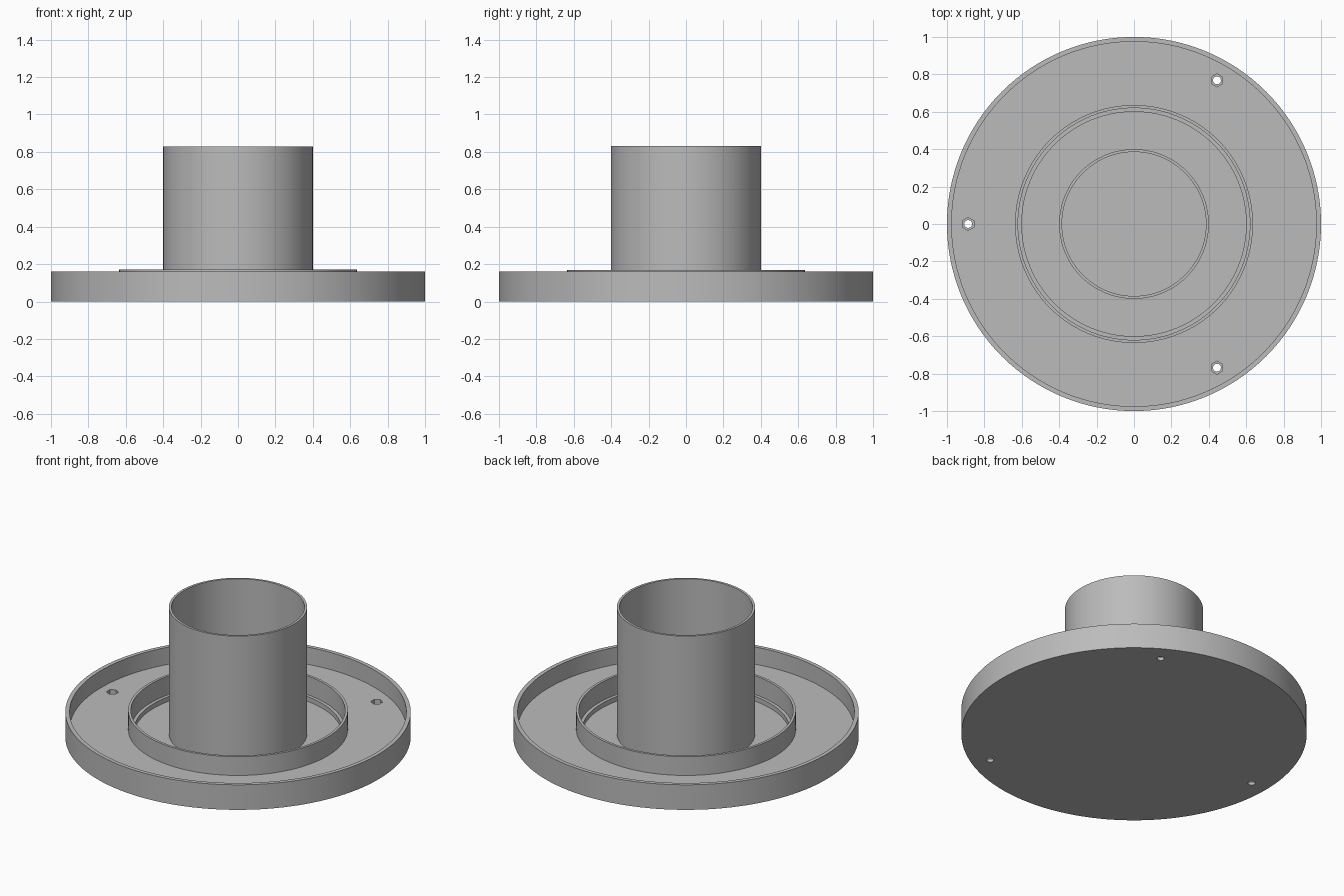
import bpy, bmesh, math
from mathutils import Vector

cube = bpy.data.objects.get("Cube")
if cube:
    bpy.data.objects.remove(cube, do_unlink=True)

GREY = (0.50, 0.50, 0.50, 1.0)
mat = bpy.data.materials.new("plain grey")
mat.use_nodes = True
mat.diffuse_color = GREY
mat.node_tree.nodes["Principled BSDF"].inputs["Base Color"].default_value = GREY

SEGMENTS = 128
FLOOR = 0.05        # top of the plate
POCKET = 0.02       # top of the sunken centre


def add_object(name, bm):
    bmesh.ops.recalc_face_normals(bm, faces=bm.faces)
    mesh = bpy.data.meshes.new(name)
    bm.to_mesh(mesh)
    bm.free()
    mesh.materials.append(mat)
    obj = bpy.data.objects.new(name, mesh)
    bpy.context.collection.objects.link(obj)
    return obj


def lathe(name, profile, closed=False):
    """Revolve (radius, height) points around z."""
    bm = bmesh.new()
    verts = [bm.verts.new((r, 0, z)) for r, z in profile]
    edges = [bm.edges.new(pair) for pair in zip(verts, verts[1:])]
    if closed:
        edges.append(bm.edges.new((verts[-1], verts[0])))
    bmesh.ops.spin(bm, geom=verts + edges, axis=(0, 0, 1), cent=(0, 0, 0),
                   angle=math.tau, steps=SEGMENTS, use_merge=True)
    bmesh.ops.remove_doubles(bm, verts=bm.verts, dist=0.0001)
    return add_object(name, bm)


def wall(name, outer, inner, bottom, top):
    return lathe(name, [(outer, bottom), (outer, top), (inner, top), (inner, bottom)], True)


def prism_cutter(name, sides, radius, bottom, top, centre):
    bm = bmesh.new()
    bmesh.ops.create_cone(bm, cap_ends=True, segments=sides, radius1=radius,
                          radius2=radius, depth=top - bottom)
    obj = add_object(name, bm)
    obj.location = Vector((centre[0], centre[1], (top + bottom) / 2))
    obj.hide_render = True
    obj.hide_set(True)
    return obj


# Shallow dish: plate, upright rim and sunken centre
dish = lathe("base_dish", [(0, 0), (1, 0), (1, 0.16), (0.975, 0.16), (0.975, FLOOR),
                           (0.60, FLOOR), (0.60, POCKET), (0, POCKET)])

# Three screw holes with hexagonal nut recesses
for i in range(3):
    a = math.pi + i * math.tau / 3
    centre = (0.887 * math.cos(a), 0.887 * math.sin(a))
    for kind, sides, radius, bottom in (("screw_hole", 24, 0.021, -0.05),
                                        ("nut_recess", 6, 0.035, 0.02)):
        cutter = prism_cutter(f"{kind}_cutter_{i + 1}", sides, radius, bottom, 0.1, centre)
        cut = dish.modifiers.new(f"{kind}_{i + 1}", "BOOLEAN")
        cut.operation = "DIFFERENCE"
        cut.solver = "EXACT"
        cut.object = cutter

# Apply the cuts and drop the cutters
bpy.context.view_layer.update()
evaluated = dish.evaluated_get(bpy.context.evaluated_depsgraph_get())
cut_mesh = bpy.data.meshes.new_from_object(evaluated)
dish.modifiers.clear()
dish.data = cut_mesh
for obj in [o for o in bpy.data.objects if "_cutter_" in o.name]:
    bpy.data.objects.remove(obj, do_unlink=True)

# Low collar around the pocket, and the tall central tube
collar = wall("inner_collar", 0.636, 0.62, FLOOR - 0.01, 0.17)
tube = wall("central_tube", 0.40, 0.385, POCKET - 0.01, 0.83)

# Smooth round walls with crisp edges
bpy.ops.object.select_all(action="DESELECT")
for obj in (dish, collar, tube):
    obj.select_set(True)
bpy.context.view_layer.objects.active = dish
bpy.ops.object.shade_smooth_by_angle(angle=math.radians(30))
